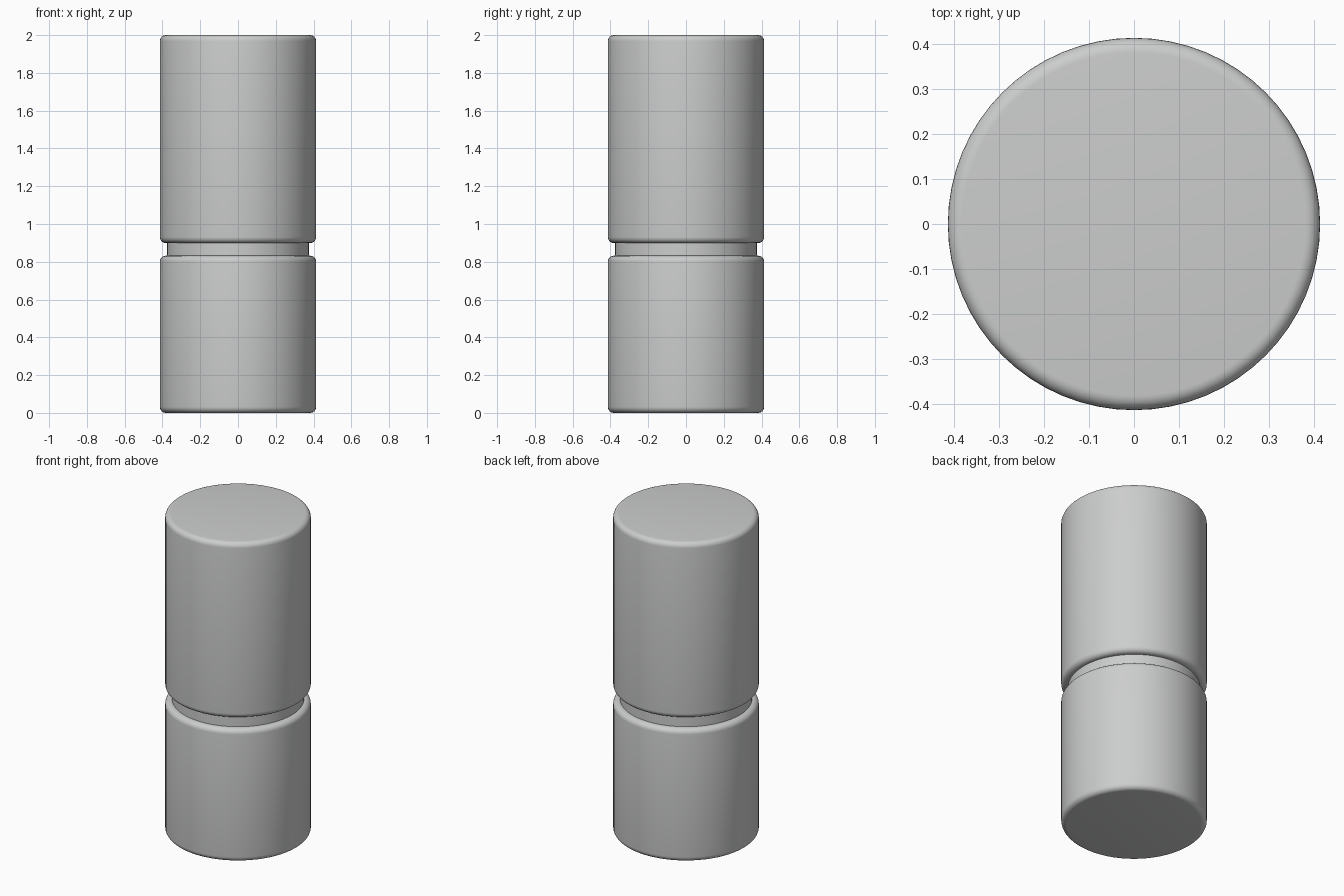
import bpy, bmesh, math

if "Cube" in bpy.data.objects:
    bpy.data.objects.remove(bpy.data.objects["Cube"])

SEGMENTS = 64

grey = bpy.data.materials.new("light grey")
grey.diffuse_color = (0.6, 0.61, 0.605, 1)
grey.use_nodes = True
grey.node_tree.nodes["Principled BSDF"].inputs["Base Color"].default_value = grey.diffuse_color


def lathe(name, profile):
    """Spin a (radius, z) profile around the z axis."""
    bm = bmesh.new()
    rings = []
    for r, z in profile:
        rings.append([bm.verts.new((r * math.cos(2 * math.pi * i / SEGMENTS),
                                    r * math.sin(2 * math.pi * i / SEGMENTS), z))
                      for i in range(SEGMENTS)])
    for a, b in zip(rings, rings[1:]):
        for i in range(SEGMENTS):
            j = (i + 1) % SEGMENTS
            bm.faces.new((a[i], a[j], b[j], b[i]))
    bm.faces.new(rings[0][::-1])
    bm.faces.new(rings[-1])
    for f in bm.faces:
        f.smooth = True
    mesh = bpy.data.meshes.new(name)
    bm.to_mesh(mesh)
    bm.free()
    mesh.materials.append(grey)
    ob = bpy.data.objects.new(name, mesh)
    bpy.context.collection.objects.link(ob)
    bpy.ops.object.select_all(action='DESELECT')
    ob.select_set(True)
    bpy.context.view_layer.objects.active = ob
    bpy.ops.object.shade_smooth_by_angle(angle=math.radians(35))
    return ob


def rounded_cylinder(name, radius, z0, z1, fillet, steps=6):
    """Solid cylinder with rounded rims at both ends."""
    arc = [math.pi / 2 * k / steps for k in range(steps + 1)]
    low = [(radius - fillet + fillet * math.sin(a), z0 + fillet - fillet * math.cos(a)) for a in arc]
    high = [(r, z0 + z1 - z) for r, z in reversed(low)]
    return lathe(name, low + high)


# Lower body, narrow neck and tall cap
rounded_cylinder("lower_body", 0.414, 0.0, 0.832, 0.032)
lathe("neck", [(0.375, 0.80), (0.375, 0.93)])
rounded_cylinder("upper_cap", 0.414, 0.899, 2.0, 0.032)
